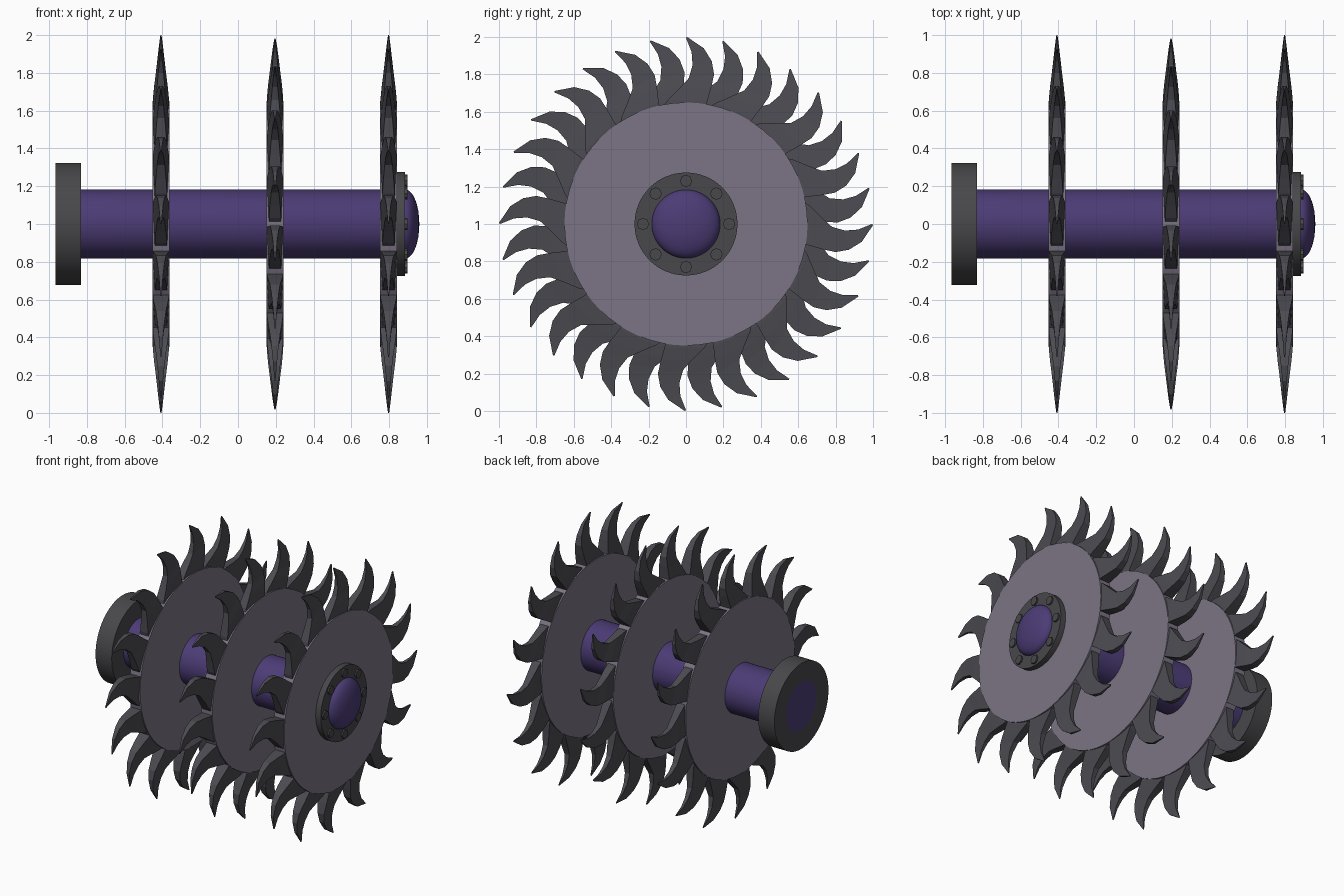
import bpy, bmesh, math
from mathutils import Matrix, Vector

cube = bpy.data.objects.get("Cube")
if cube:
    bpy.data.objects.remove(cube)


def material(name, rgb):
    m = bpy.data.materials.new(name)
    m.use_nodes = True
    m.diffuse_color = (*rgb, 1)
    m.node_tree.nodes["Principled BSDF"].inputs["Base Color"].default_value = (*rgb, 1)
    return m


PURPLE = material("purple metal", (0.072, 0.045, 0.18))
LILAC = material("lilac grey metal", (0.2, 0.175, 0.235))
DARK = material("dark tooth metal", (0.07, 0.07, 0.083))
GREY = material("dark flange metal", (0.065, 0.065, 0.07))


def finish(bm, name, mat, smooth=True):
    bmesh.ops.recalc_face_normals(bm, faces=bm.faces)
    mesh = bpy.data.meshes.new(name)
    bm.to_mesh(mesh)
    bm.free()
    mesh.materials.append(mat)
    ob = bpy.data.objects.new(name, mesh)
    bpy.context.collection.objects.link(ob)
    if smooth:
        bpy.ops.object.select_all(action="DESELECT")
        ob.select_set(True)
        bpy.context.view_layer.objects.active = ob
        bpy.ops.object.shade_smooth_by_angle(angle=math.radians(35))
    return ob


def lathe(name, profile, mat, sides=64):
    """Turn (x, radius) points about the axle line."""
    bm = bmesh.new()
    vs = [bm.verts.new((x, 0, 1 + r)) for x, r in profile]
    edges = [bm.edges.new(pair) for pair in zip(vs, vs[1:])]
    bmesh.ops.spin(bm, geom=vs + edges, cent=(0, 0, 1), axis=(1, 0, 0),
                   angle=math.tau, steps=sides, use_duplicate=False)
    bmesh.ops.remove_doubles(bm, verts=bm.verts, dist=0.0005)
    return finish(bm, name, mat)


# Axle with a rounded right end
DOME = [(0.885 + 0.075 * math.sin(a), 0.183 * math.cos(a))
        for a in (math.pi / 2 * i / 8 for i in range(9))]
lathe("axle", [(-0.963, 0), (-0.963, 0.183)] + DOME, PURPLE)

# End collar, open in the middle so the axle end shows
lathe("end_collar", [(-0.96, 0.17), (-0.965, 0.19), (-0.965, 0.323),
                     (-0.83, 0.323), (-0.83, 0.17)], GREY)

# Bolted flange
lathe("bolt_flange", [(0.83, 0.17), (0.83, 0.275), (0.885, 0.275), (0.885, 0.17)], GREY)
bm = bmesh.new()
for i in range(8):
    a = math.tau * i / 8
    place = Matrix.Translation((0.887, 0.23 * math.sin(a), 1 + 0.23 * math.cos(a)))
    bmesh.ops.create_cone(bm, cap_ends=True, segments=8, radius1=0.033, radius2=0.033,
                          depth=0.02, matrix=place @ Matrix.Rotation(math.pi / 2, 4, "Y"))
finish(bm, "flange_bolts", GREY, smooth=False)

# Claw stations: trailing (offset, radius), leading (offset, radius), half thickness
CLAW = [((-0.14, 0.6), (0.1, 0.6), 0.0435),
        ((-0.1, 0.66), (0.115, 0.66), 0.043),
        ((-0.04, 0.72), (0.135, 0.73), 0.036),
        ((0.015, 0.78), (0.15, 0.8), 0.027),
        ((0.035, 0.85), (0.138, 0.87), 0.019),
        ((0.03, 0.92), (0.095, 0.94), 0.011),
        ((0.0, 0.995), (0.006, 1.0), 0.003)]


def add_claw(bm, x, angle):
    turn = Matrix.Rotation(angle, 4, "X")
    rings = []
    for trail, lead, half in CLAW:
        corners = [(-half, *lead), (half, *lead),
                   (half * 0.75, *trail), (-half * 0.75, *trail)]
        rings.append([bm.verts.new(turn @ Vector(c) + Vector((x, 0, 1))) for c in corners])
    for low, high in zip(rings, rings[1:]):
        for k in range(4):
            n = (k + 1) % 4
            bm.faces.new((low[k], low[n], high[n], high[k]))
    bm.faces.new(rings[0])
    bm.faces.new(rings[-1])


# Three toothed discs, the middle one turned by half a tooth
TEETH = 16
for name, x, shift in (("left", -0.408, 0), ("middle", 0.196, 0.5), ("right", 0.797, 0)):
    lathe(name + "_disc", [(x - 0.045, 0), (x - 0.045, 0.65),
                           (x + 0.045, 0.65), (x + 0.045, 0)], LILAC)
    bm = bmesh.new()
    for i in range(TEETH):
        add_claw(bm, x, math.tau * (i + shift) / TEETH)
    finish(bm, name + "_claws", DARK, smooth=False)
